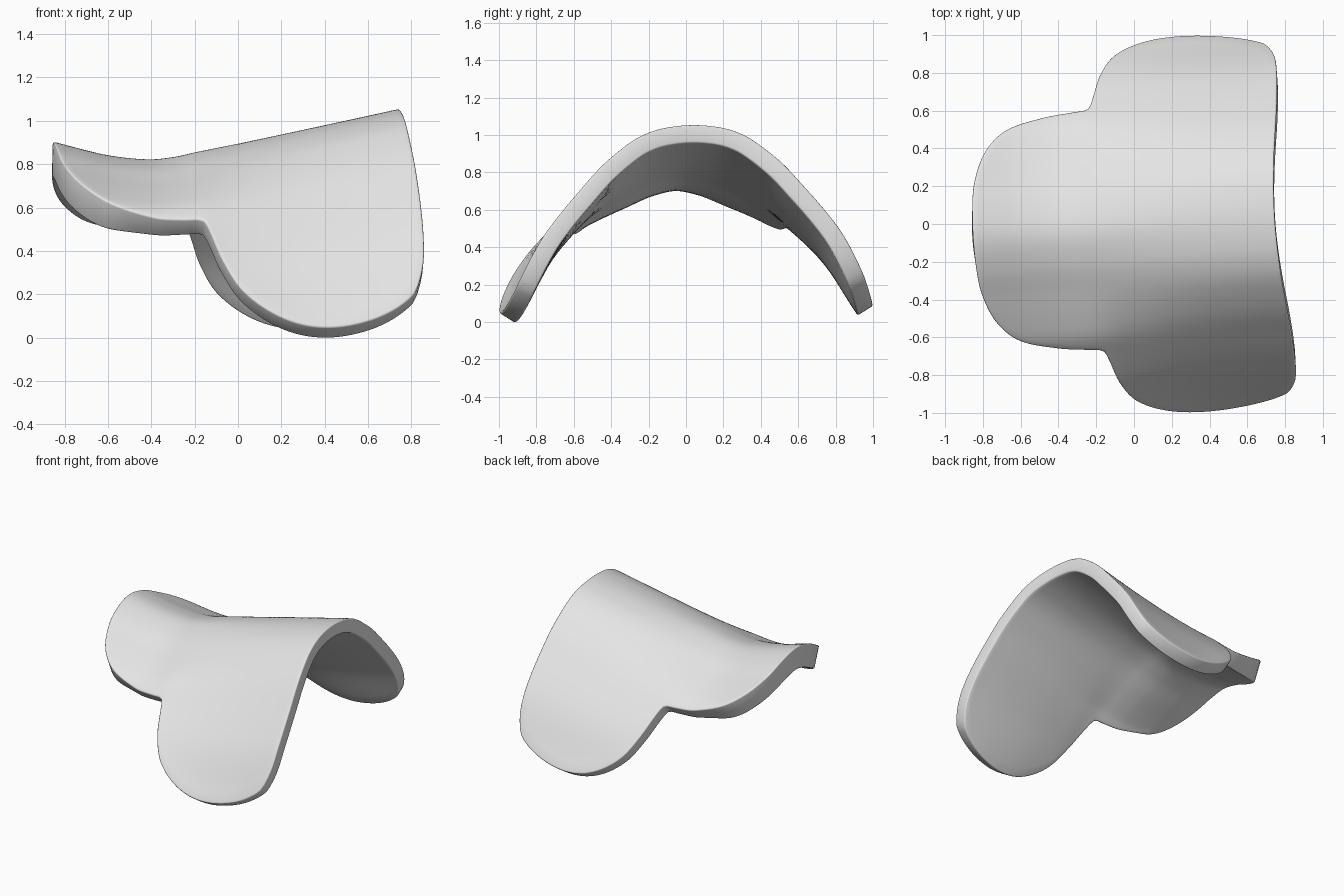
import bpy, bmesh, math
from mathutils import Vector, Matrix

if "Cube" in bpy.data.objects:
    bpy.data.objects.remove(bpy.data.objects["Cube"])


def spline(knots, t):
    """Smooth curve through (t, value...) knots, chord-length Hermite."""
    n = len(knots)
    i = 0
    while i < n - 2 and t > knots[i + 1][0]:
        i += 1

    def slope(j, k):
        a, b = max(j - 1, 0), min(j + 1, n - 1)
        return (knots[b][k] - knots[a][k]) / (knots[b][0] - knots[a][0])

    h = knots[i + 1][0] - knots[i][0]
    s = (t - knots[i][0]) / h
    out = []
    for k in range(1, len(knots[0])):
        out.append((2*s**3 - 3*s*s + 1) * knots[i][k] + (s**3 - 2*s*s + s) * h * slope(i, k)
                   + (3*s*s - 2*s**3) * knots[i + 1][k] + (s**3 - s*s) * h * slope(i + 1, k))
    return out


# ridge height along x; drop below the ridge across y at seat and at front; blend along x
RIDGE = [(-.9, .905), (-.75, .865), (-.6, .83), (-.42, .812), (-.3, .823), (-.2, .845),
         (0, .885), (.4, .97), (.8, 1.057)]
SEAT = [(-.17, .033), (0, 0), (.17, .033), (.33, .1), (.455, .155), (.57, .215),
        (.645, .28), (.85, .46), (1, .6)]
FRONT = [(-.1, .007), (0, 0), (.1, .007), (.2, .028), (.3, .072), (.4, .145), (.5, .235),
         (.6, .348), (.7, .465), (.8, .597), (.88, .737), (.94, .855), (1, .96)]
BLEND = [(-.9, 0), (-.45, 0), (-.25, .1), (-.05, .4), (.25, .76), (.55, .96), (.85, 1.02)]
THICK = [(-.9, .165), (-.7, .155), (-.55, .132), (-.4, .112), (-.2, .098), (0, .097), (.9, .097)]

# half outline seen from above, from seat back to front edge
HALF = [(-.858, 0), (-.852, .16), (-.832, .3), (-.765, .455), (-.65, .56), (-.45, .615),
        (-.28, .635), (-.216, .642), (-.198, .658), (-.18, .7), (-.13, .825), (-.05, .92),
        (.1, .98), (.3, 1), (.55, .98), (.74, .935), (.785, .89), (.802, .83),
        (.795, .65), (.756, .3), (.742, 0)]


def height(x, y):
    w = spline(BLEND, x)[0]
    drop = (1 - w) * spline(SEAT, abs(y))[0] + w * spline(FRONT, abs(y))[0]
    return spline(RIDGE, x)[0] - drop + .02 * y


# closed outline, counter-clockwise, evenly resampled
loop = [(x, -y) for x, y in HALF] + [(x, y) for x, y in HALF[-2:0:-1]]
ext = loop[-2:] + loop + loop[:3]
knots, d = [], 0.0
for i, p in enumerate(ext):
    if i:
        d += (Vector(p) - Vector(ext[i - 1])).length
    knots.append((d, *p))
start, end = knots[2][0], knots[2 + len(loop)][0]
N, RINGS = 240, 26
edge = [spline(knots, start + (end - start) * i / N) for i in range(N)]

# curved sheet made of rings growing from the middle to the outline
bm = bmesh.new()
centre = bm.verts.new((0, 0, height(0, 0)))
prev = None
for r in range(1, RINGS + 1):
    t = r / RINGS
    ring = [bm.verts.new((x * t, y * t, height(x * t, y * t))) for x, y in edge]
    for i in range(N):
        j = (i + 1) % N
        if prev:
            bm.faces.new((prev[i], ring[i], ring[j], prev[j]))
        else:
            bm.faces.new((centre, ring[i], ring[j]))
    prev = ring

# underside, offset mostly across the arch, and the rim joining both sheets
bm.normal_update()
top_faces, low = list(bm.faces), {}
for v in list(bm.verts):
    n = Vector((v.normal.x * .1, v.normal.y, v.normal.z)).normalized()
    low[v] = bm.verts.new(v.co - n * spline(THICK, v.co.x)[0])
for f in top_faces:
    bm.faces.new([low[v] for v in reversed(f.verts)])
for i in range(N):
    a, b = prev[i], prev[(i + 1) % N]
    bm.faces.new((b, a, low[a], low[b]))

# the whole piece is turned slightly about z
bm.transform(Matrix.Rotation(math.radians(3.7), 4, 'Z'))
mesh = bpy.data.meshes.new("saddle_shell")
bm.to_mesh(mesh)
bm.free()
shell = bpy.data.objects.new("saddle_shell", mesh)
bpy.context.collection.objects.link(shell)
bpy.context.view_layer.objects.active = shell
shell.select_set(True)

# softened rim
bevel = shell.modifiers.new("soft_rim", 'BEVEL')
bevel.width, bevel.segments = .01, 3
bevel.limit_method, bevel.angle_limit = 'ANGLE', math.radians(50)
bpy.ops.object.modifier_apply(modifier="soft_rim")

# rest on the ground, centred
lo = [min(v.co[k] for v in mesh.vertices) for k in range(3)]
hi = [max(v.co[k] for v in mesh.vertices) for k in range(3)]
mesh.transform(Matrix.Translation((-(lo[0] + hi[0]) / 2, -(lo[1] + hi[1]) / 2, -lo[2])))
bpy.ops.object.shade_smooth_by_angle(angle=math.radians(45))

grey = bpy.data.materials.new("light_grey")
grey.diffuse_color = (.78, .78, .78, 1)
grey.use_nodes = True
grey.node_tree.nodes["Principled BSDF"].inputs["Base Color"].default_value = grey.diffuse_color
mesh.materials.append(grey)
